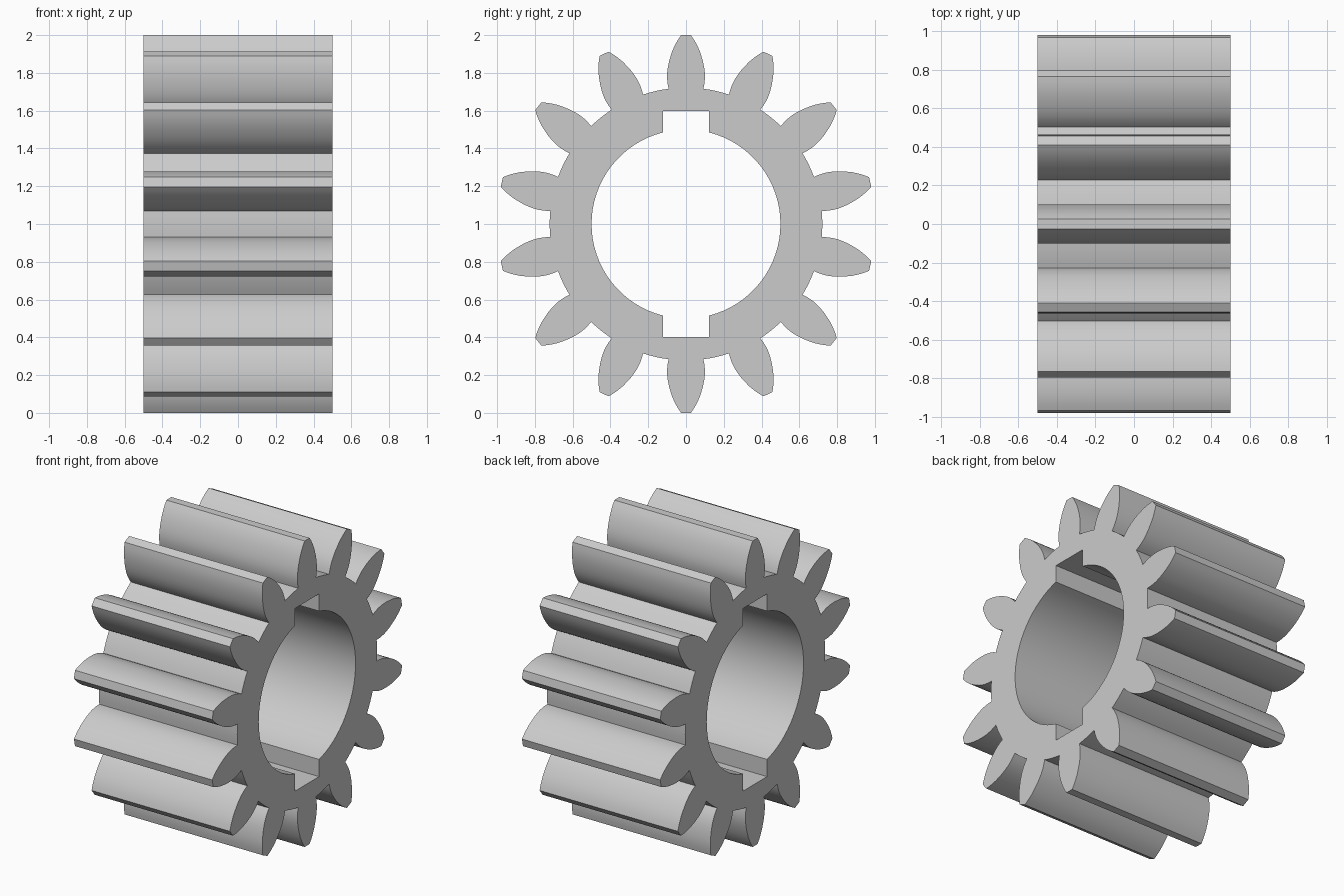
import bpy
import bmesh
from math import sin, cos, pi, radians, asin, sqrt

cube = bpy.data.objects.get("Cube")
if cube:
    bpy.data.objects.remove(cube, do_unlink=True)

TEETH = 14
WIDTH = 1.0
BORE, KEY_HALF, KEY_TOP = 0.5, 0.123, 0.597
# tooth flank from root to tip: radius, half thickness
FLANK = [(0.716, 0.092), (0.74, 0.097), (0.77, 0.1), (0.80, 0.1), (0.83, 0.096),
         (0.86, 0.09), (0.89, 0.081), (0.92, 0.071), (0.95, 0.057), (0.975, 0.043), (1.0, 0.026)]


def turn(point, angle):
    y, z = point
    return (y * cos(angle) + z * sin(angle), z * cos(angle) - y * sin(angle))


def gear_outline():
    """Teeth joined by arcs along the root circle, clockwise from the top."""
    pitch = 2 * pi / TEETH
    root_y, root_z = FLANK[0][1], FLANK[0][0]
    root_radius = sqrt(root_y ** 2 + root_z ** 2)
    start = asin(root_y / root_radius)
    tooth = [(-w, r) for r, w in FLANK] + [(w, r) for r, w in reversed(FLANK)]
    steps = 4
    for i in range(1, steps):
        a = start + (pitch - 2 * start) * i / steps
        tooth.append((root_radius * sin(a), root_radius * cos(a)))
    return [turn(p, n * pitch) for n in range(TEETH) for p in tooth]


def bore_outline():
    """Round bore with a square keyway at the top and the bottom."""
    start = asin(KEY_HALF / BORE)
    steps = 32
    half = [(-KEY_HALF, KEY_TOP), (KEY_HALF, KEY_TOP)]
    for i in range(steps + 1):
        a = start + (pi - 2 * start) * i / steps
        half.append((BORE * sin(a), BORE * cos(a)))
    return half + [turn(p, pi) for p in half]


# Flat gear face, then extruded along the axle
bm = bmesh.new()
edges = []
for outline in (gear_outline(), bore_outline()):
    verts = [bm.verts.new((-WIDTH / 2, y, z + 1)) for y, z in outline]
    edges += [bm.edges.new((v, verts[i - 1])) for i, v in enumerate(verts)]
bmesh.ops.triangle_fill(bm, edges=edges, use_beauty=True)
result = bmesh.ops.extrude_face_region(bm, geom=bm.faces[:], use_keep_orig=True)
moved = [g for g in result["geom"] if isinstance(g, bmesh.types.BMVert)]
bmesh.ops.translate(bm, verts=moved, vec=(WIDTH, 0, 0))
bmesh.ops.recalc_face_normals(bm, faces=bm.faces[:])
bmesh.ops.dissolve_limit(bm, angle_limit=radians(0.5), verts=bm.verts[:], edges=bm.edges[:])

mesh = bpy.data.meshes.new("pinion_gear")
bm.to_mesh(mesh)
bm.free()
gear = bpy.data.objects.new("pinion_gear", mesh)
bpy.context.collection.objects.link(gear)

# Plain grey metal
grey = bpy.data.materials.new("plain_grey")
grey.use_nodes = True
colour = (0.6, 0.6, 0.6, 1)
grey.diffuse_color = colour
grey.node_tree.nodes["Principled BSDF"].inputs["Base Color"].default_value = colour
mesh.materials.append(grey)

bpy.ops.object.select_all(action="DESELECT")
gear.select_set(True)
bpy.context.view_layer.objects.active = gear
bpy.ops.object.shade_smooth_by_angle(angle=radians(30))
